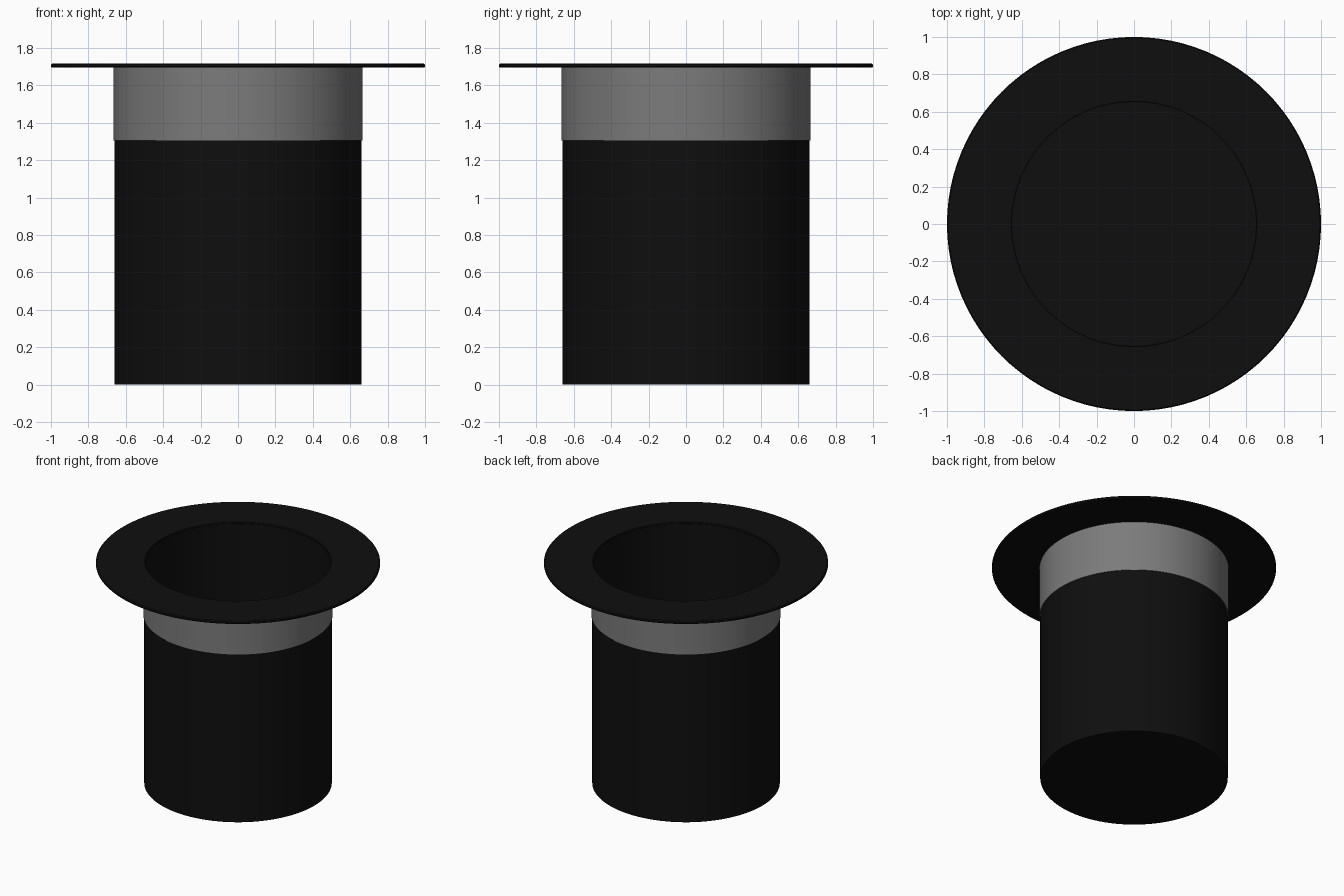
import bpy
import math

SIDES = 96

cube = bpy.data.objects.get("Cube")
if cube:
    bpy.data.objects.remove(cube, do_unlink=True)


def make_material(name, value):
    mat = bpy.data.materials.new(name)
    mat.use_nodes = True
    color = (value, value, value, 1)
    mat.diffuse_color = color
    mat.node_tree.nodes["Principled BSDF"].inputs["Base Color"].default_value = color
    return mat


def lathe(name, profile, mat, closed=False, cap_first=False, cap_last=False):
    """Revolve (radius, height) points around z."""
    verts = [(r * math.cos(a), r * math.sin(a), z)
             for r, z in profile
             for a in (math.tau * i / SIDES for i in range(SIDES))]
    rows = len(profile)
    faces = []
    for j in range(rows if closed else rows - 1):
        low, high = j * SIDES, (j + 1) % rows * SIDES
        for i in range(SIDES):
            k = (i + 1) % SIDES
            faces.append((low + i, low + k, high + k, high + i))
    if cap_first:
        faces.append(tuple(reversed(range(SIDES))))
    if cap_last:
        faces.append(tuple(range((rows - 1) * SIDES, rows * SIDES)))
    mesh = bpy.data.meshes.new(name)
    mesh.from_pydata(verts, [], faces)
    mesh.materials.append(mat)
    obj = bpy.data.objects.new(name, mesh)
    bpy.context.collection.objects.link(obj)
    bpy.ops.object.select_all(action="DESELECT")
    obj.select_set(True)
    bpy.context.view_layer.objects.active = obj
    bpy.ops.object.shade_smooth_by_angle(angle=math.radians(35))
    return obj


black = make_material("black felt", 0.0045)
grey = make_material("grey ribbon", 0.2)

# Hollow crown standing on its flat top, with a thin wall and floor
lathe("crown", [(0.66, 0), (0.66, 1.705), (0.652, 1.705), (0.652, 0.01)],
      black, cap_first=True, cap_last=True)

# Ribbon wrapped around the crown next to the brim
lathe("ribbon", [(0.66, 1.305), (0.666, 1.305), (0.666, 1.7), (0.66, 1.7)],
      grey, closed=True)

# Flat brim with a softened outer edge
lathe("brim", [(0.656, 1.695), (0.994, 1.695), (1, 1.701), (1, 1.711),
               (0.994, 1.717), (0.656, 1.717)], black, closed=True)
